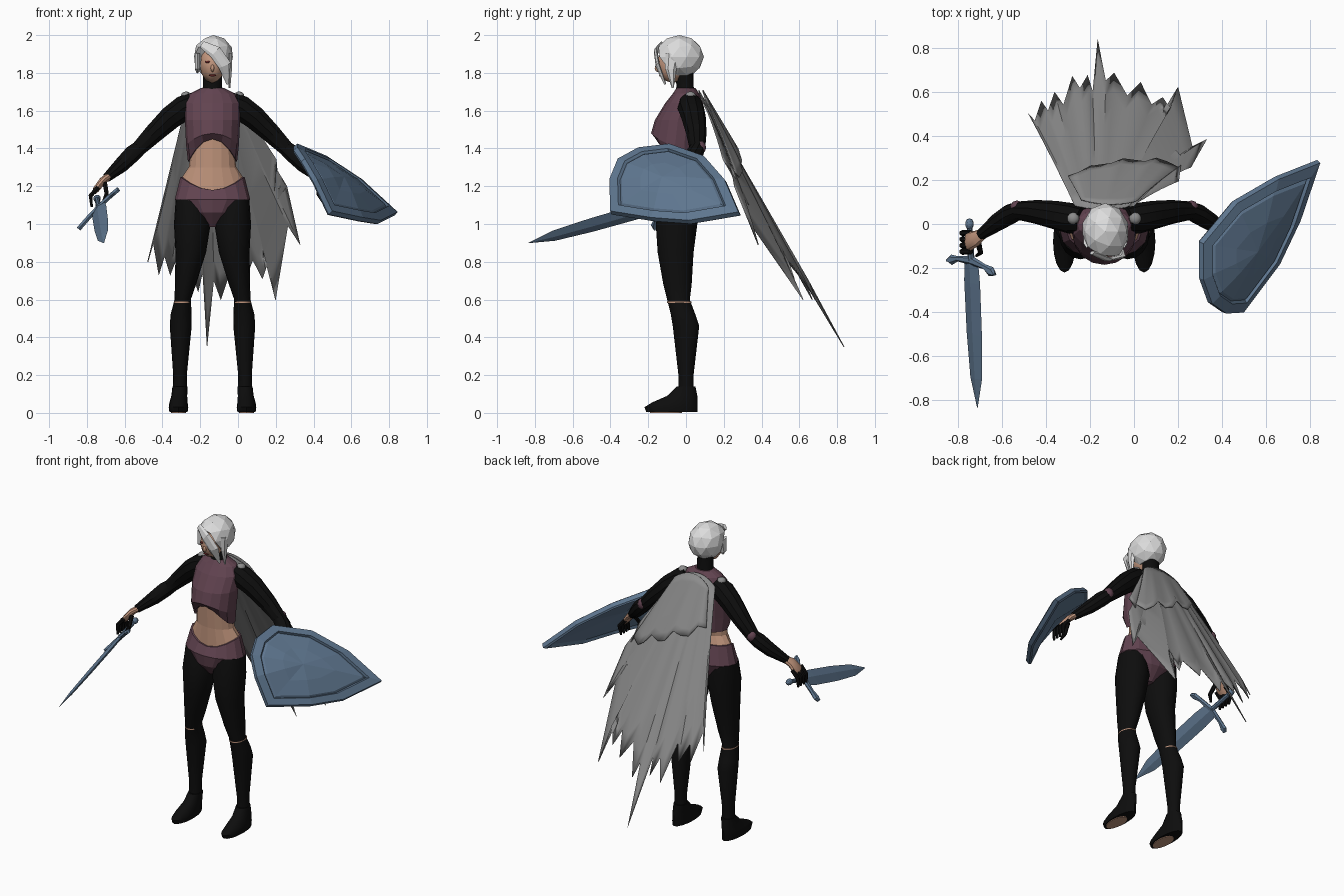
import bpy, bmesh, math
from mathutils import Vector

cube = bpy.data.objects.get("Cube")
if cube:
    bpy.data.objects.remove(cube, do_unlink=True)

MID = -.135  # centre plane of the body


def material(name, red, green, blue):
    mat = bpy.data.materials.new(name)
    mat.use_nodes = True
    mat.diffuse_color = (red, green, blue, 1)
    shader = next(node for node in mat.node_tree.nodes if node.type == 'BSDF_PRINCIPLED')
    shader.inputs["Base Color"].default_value = (red, green, blue, 1)
    return mat


BLACK = material("black cloth", .004, .004, .004)
MAROON = material("maroon armour", .12, .056, .08)
SKIN = material("skin", .55, .31, .21)
HAIR = material("white hair", .72, .72, .72)
GREY = material("grey cape", .26, .26, .26)
STEEL = material("blue steel", .115, .185, .28)
RED = material("dark red", .14, .02, .02)


def finish(name, bm, mats, smooth):
    bmesh.ops.remove_doubles(bm, verts=bm.verts, dist=.00001)
    bmesh.ops.recalc_face_normals(bm, faces=bm.faces)
    mesh = bpy.data.meshes.new(name)
    bm.to_mesh(mesh)
    bm.free()
    for mat in mats:
        mesh.materials.append(mat)
    obj = bpy.data.objects.new(name, mesh)
    bpy.context.scene.collection.objects.link(obj)
    if smooth:
        for other in bpy.context.selected_objects:
            other.select_set(False)
        obj.select_set(True)
        bpy.context.view_layer.objects.active = obj
        bpy.ops.object.shade_smooth_by_angle(angle=math.radians(35))
    return obj


def bridge(name, loops, mats, bands=None, smooth=True):
    """Skin a stack of closed loops and cap both ends."""
    bm = bmesh.new()
    rows = [[bm.verts.new(point) for point in loop] for loop in loops]
    for k, (low, high) in enumerate(zip(rows, rows[1:])):
        for i in range(len(low)):
            face = bm.faces.new((low[i], low[i - 1], high[i - 1], high[i]))
            face.material_index = bands[k] if bands else 0
    bm.faces.new(rows[0])
    bm.faces.new(rows[-1])
    finish(name, bm, mats, smooth)


def circle(sides):
    angles = [math.tau * i / sides for i in range(sides)]
    return [(math.cos(angle), math.sin(angle)) for angle in angles]


def loft(name, rings, mats, bands=None, smooth=True):
    """Rings are (x, z, half width, front y, back y, optional front lift)."""
    loops = []
    for x, z, width, front, back, *lift in rings:
        rise = lift[0] if lift else 0
        loops.append([(x + width * c, (front + back) / 2 + (back - front) / 2 * s,
                       z + rise * max(0, -s) ** 2) for c, s in circle(16)])
    bridge(name, loops, mats, bands, smooth)


def sweep(name, stations, mat, side=(0, 1, 0), sides=8, smooth=True):
    """Stations are (x, y, z, radius along side, optional radius across)."""
    points = [Vector(station[:3]) for station in stations]
    loops = []
    for i, (point, station) in enumerate(zip(points, stations)):
        along = (points[min(i + 1, len(points) - 1)] - points[max(i - 1, 0)]).normalized()
        u = Vector(side)
        u = (u - along * u.dot(along)).normalized()
        v = along.cross(u)
        loops.append([point + u * station[3] * c + v * station[-1] * s for c, s in circle(sides)])
    bridge(name, loops, [mat], smooth=smooth)


def blob(name, loc, scale, mat, shape=None, smooth=True):
    bm = bmesh.new()
    bmesh.ops.create_icosphere(bm, subdivisions=2, radius=1)
    for vert in bm.verts:
        if shape:
            shape(vert.co)
        vert.co = [centre + value * size for centre, value, size in zip(loc, vert.co, scale)]
    finish(name, bm, [mat], smooth)


# Torso: shorts, bare midriff and chest armour
torso = [(.985, .03, -.09, 0), (1.06, .13, -.15, .07), (1.13, .2, -.16, .09),
         (1.25, .17, -.13, .06, -.07), (1.25, .16, -.12, .05, -.07), (1.3, .126, -.12, .04),
         (1.34, .12, -.13, .05, .11), (1.33, .13, -.15, .06, .12), (1.42, .14, -.185, .07, .06),
         (1.55, .146, -.165, .08), (1.64, .148, -.11, .09), (1.69, .12, -.07, .07),
         (1.72, .06, -.05, .05)]
loft("torso", [(MID, *ring) for ring in torso], [MAROON, SKIN],
     bands=[0] * 4 + [1] * 2 + [0] * 6, smooth=False)
loft("neck", [(MID, 1.68, .06, -.06, .05), (MID, 1.73, .05, -.05, .04),
              (MID, 1.82, .05, -.06, .04)], [BLACK])

# Head and face
blob("face", (MID, -.07, 1.845), (.068, .085, .1), SKIN)
blob("nose", (MID, -.15, 1.825), (.01, .016, .02), SKIN)
blob("mouth", (MID, -.137, 1.787), (.02, .005, .006), RED)
for s, label in ((-1, "right_"), (1, "left_")):
    blob(label + "eye", (MID + s * .026, -.145, 1.858), (.014, .005, .006), RED)


def open_face(p):
    if p.y < -.3 and p.z < .2 and p.x < .45:
        p.y *= .35
    p.z = max(p.z, -.85)


# Hair cap with swept fringe and locks
blob("hair", (-.13, -.035, 1.885), (.108, .13, .115), HAIR, open_face, smooth=False)
sweep("fringe", [(-.19, -.13, 1.95, .02, .01), (-.12, -.16, 1.91, .035, .01),
                 (-.07, -.15, 1.84, .035, .01), (-.055, -.11, 1.74, .006)],
      HAIR, (1, 0, 1), 6, False)
for name, x, low in (("left_lock", -.045, 1.72), ("right_lock", -.215, 1.8)):
    sweep(name, [(x, -.07, 1.9, .04, .015), (x, -.08, 1.82, .03, .015), (x, -.07, low, .005)],
          HAIR, sides=6, smooth=False)

# Limb profiles, measured outward from the centre plane
leg = [(.172, .12, .037, -.04, .04), (.172, .2, .036, -.04, .04), (.168, .46, .058, -.07, .07),
       (.166, .52, .056, -.08, .05), (.158, .6, .043, -.1, .02), (.143, .68, .056, -.12, .03),
       (.115, .85, .081, -.15, .04), (.107, 1, .097, -.16, .06), (.115, 1.13, .08, -.13, .05)]
boot = [(.18, .004, .048, -.21, .06), (.18, .03, .052, -.22, .06), (.18, .055, .048, -.18, .06),
        (.176, .09, .042, -.1, .06), (.172, .14, .04, -.05, .05)]
arm = [(.1, .02, 1.64, .06), (.15, .025, 1.615, .07), (.22, .04, 1.565, .065),
       (.31, .055, 1.48, .054), (.39, .06, 1.4, .042), (.425, .045, 1.37, .047),
       (.48, .01, 1.315, .042), (.56, -.05, 1.245, .025)]
hand = [(.545, -.04, 1.255, .023, .02), (.58, -.065, 1.23, .036, .02),
        (.615, -.08, 1.185, .045, .018), (.625, -.085, 1.165, .03, .01)]
thumb = [(.57, -.09, 1.215, .014), (.56, -.13, 1.16, .012), (.58, -.145, 1.12, .006)]

# Limbs, built once per side
for s, label in ((-1, "right_"), (1, "left_")):
    def place(profile):
        return [(MID + s * offset, *rest) for offset, *rest in profile]

    loft(label + "leg", place(leg), [BLACK])
    loft(label + "knee_band", place((.16, z, .045, -.1, .03) for z in (.583, .59)), [SKIN])
    loft(label + "boot", place(boot), [BLACK])
    loft(label + "sole", place((.18, z, .04, -.19, -.02) for z in (0, .005)), [SKIN])
    sweep(label + "arm", place(arm), BLACK, sides=10)
    sweep(label + "hand", place(hand), SKIN, sides=10)
    sweep(label + "thumb", place(thumb), BLACK, sides=6)
    for k, finger in enumerate(("index", "middle", "ring", "little")):
        y = -.125 + k * .028
        joints = [(.605, y, 1.195, .014), (.645, y, 1.15, .013), (.64, y - .01, 1.09, .007)]
        sweep(label + finger + "_finger", place(joints), BLACK, sides=6)
    blob(label + "elbow_pad", (MID + s * .395, .075, 1.405), (.032, .032, .036), MAROON)
    blob(label + "shoulder_clasp", (MID + s * .14, .025, 1.68), (.028, .028, .022), GREY)


def sheet(name, hem, left, right, lift, rows=9):
    """Hanging cloth from the shoulders down to a hem of (x, z) points."""
    bm = bmesh.new()
    columns = []
    for i, (hem_x, hem_z) in enumerate(hem):
        across = i / (len(hem) - 1)
        top_x = left + (right - left) * across
        top_z = 1.71 - .05 * (2 * across - 1) ** 2
        column = []
        for k in range(rows):
            t = k / (rows - 1)
            x = top_x + (hem_x - top_x) * t
            z = top_z + (hem_z - top_z) * t
            y = .075 + lift + .565 * (1.7 - z) - .7 * (x - MID) ** 2
            column.append(bm.verts.new((x, y + .012 * t * math.sin(i * 1.9), z)))
        columns.append(column)
    for a, b in zip(columns, columns[1:]):
        for k in range(rows - 1):
            bm.faces.new((a[k], a[k + 1], b[k + 1], b[k]))
    cloth = finish(name, bm, [GREY], True)
    cloth.modifiers.new("thickness", 'SOLIDIFY').thickness = .005


# Tattered cape: long tips with a notch torn between neighbours
tips = [(-.48, .8), (-.42, .73), (-.36, .73), (-.28, .6), (-.21, .64), (-.165, .35), (-.09, .6),
        (.03, .68), (.13, .71), (.2, .6), (.33, .89), (.19, 1.1), (.21, 1.24)]
ragged = [tips[0]]
for (ax, az), (bx, bz) in zip(tips, tips[1:]):
    ragged += [((ax + bx) / 2, max(az, bz) + .1), (bx, bz)]
sheet("cape", ragged, -.27, 0, 0)

# Shorter mantle with a wavy hem
wavy = [(-.3 + .05 * i, 1.45 - .02 * i + .03 * math.sin(i * 2)) for i in range(11)]
sheet("mantle", wavy, -.24, .01, .022)

# Sword: blade, flared guard, grip and pommel
wide = Vector((.1, -.03, .1))
hilt, pommel, tip = Vector((-.738, -.165, 1.09)), Vector((-.746, 0, 1.135)), Vector((-.71, -.833, .9))
blade = [(*hilt.lerp(tip, t), width, width / 4)
         for t, width in ((0, .045), (.15, .052), (.5, .05), (.8, .038), (1, .002))]
sweep("sword_blade", blade, STEEL, wide, 4, False)
guard = []
for t, thick in ((-1.05, .006), (-.9, .024), (-.6, .012), (0, .022), (.6, .012), (.9, .024), (1.05, .006)):
    guard.append((*(hilt + wide * t + Vector((0, -.03, -.01)) * t * t), thick, .014))
sweep("sword_guard", guard, STEEL, sides=6, smooth=False)
sweep("sword_grip", [(*hilt, .015), (*pommel, .013)], STEEL, wide)
blob("sword_pommel", pommel, (.02, .026, .02), STEEL, smooth=False)

# Shield: pointed outline with raised rim, groove and domed centre
outline = [Vector(p) for p in (
    (.305, -.085, 1.42), (.305, -.25, 1.4), (.345, -.36, 1.34), (.41, -.405, 1.23),
    (.49, -.4, 1.06), (.655, -.18, 1.025), (.75, .02, 1.01), (.84, .285, 1.055),
    (.65, .21, 1.23), (.46, .1, 1.355))]
center = sum(outline, Vector()) / len(outline)
normal = (outline[4] - outline[0]).cross(outline[7] - outline[0]).normalized()
layers = ((0, -.005), (.9, -.012), (.97, -.025), (1, -.015), (.99, .012), (.83, .024),
          (.8, .01), (.76, .02), (.4, .045), (0, .06))
bridge("shield", [[center + (p - center) * scale + normal * height for p in outline]
                  for scale, height in layers], [STEEL], smooth=False)
